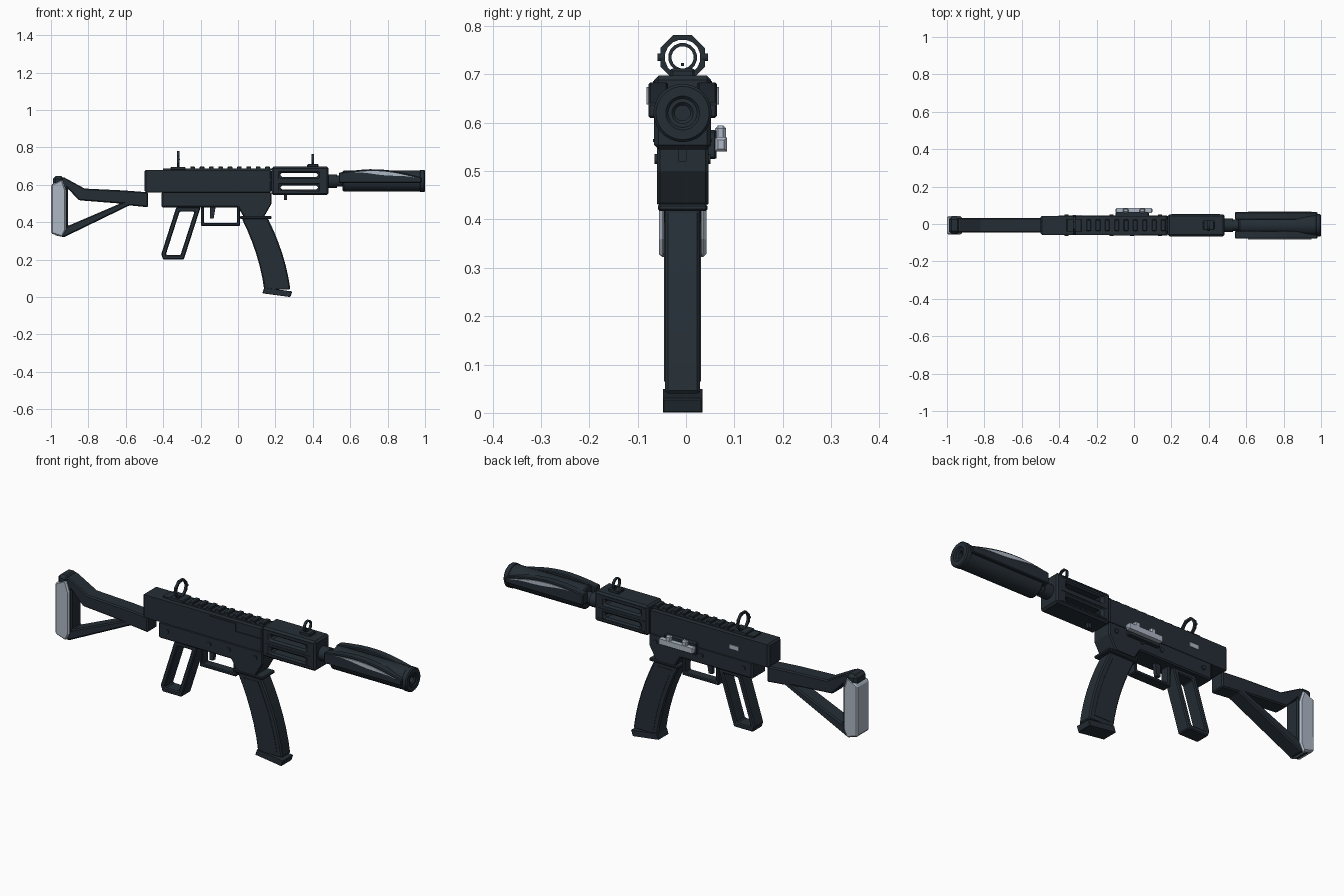
import bpy, bmesh, math
from mathutils import Vector

cube = bpy.data.objects.get("Cube")
if cube:
    bpy.data.objects.remove(cube, do_unlink=True)

MID = -.007        # y of the model's centre plane
BORE = .62         # height of the barrel axis
SIGHT = .735       # height of the sight line
REAR, FRONT = -.5, .18          # ends of the receiver
FLOOR, SEAM, ROOF = .48, .56, .68   # levels of the receiver
BODY = .051        # half width of the receiver
GUARD_END = .484
MUZZLE = 1


def material(name, red, green, blue):
    mat = bpy.data.materials.new(name)
    mat.use_nodes = True
    mat.diffuse_color = (red, green, blue, 1)
    mat.node_tree.nodes["Principled BSDF"].inputs["Base Color"].default_value = mat.diffuse_color
    return mat


DARK = material("blue black metal", .018, .027, .036)
LIGHT = material("pale steel", .42, .48, .56)


def prism(name, outline, start, end, axis='Y', holes=(), mat=DARK, chamfer=0, smooth=False):
    """Extrude a flat profile, with holes, along one axis from start to end."""
    bm = bmesh.new()
    for loop in (outline, *holes):
        corners = [bm.verts.new((across, start, up) if axis == 'Y' else (start, across, up))
                   for across, up in loop]
        for index, corner in enumerate(corners):
            bm.edges.new((corners[index - 1], corner))
    normal = Vector((0, 1, 0)) if axis == 'Y' else Vector((1, 0, 0))
    bmesh.ops.triangle_fill(bm, edges=bm.edges[:], use_beauty=True, normal=normal)
    extruded = bmesh.ops.extrude_face_region(bm, geom=bm.faces[:])["geom"]
    moved = [item for item in extruded if isinstance(item, bmesh.types.BMVert)]
    bmesh.ops.translate(bm, verts=moved, vec=normal * (end - start))
    bmesh.ops.recalc_face_normals(bm, faces=bm.faces)

    mesh = bpy.data.meshes.new(name)
    bm.to_mesh(mesh)
    bm.free()
    mesh.materials.append(mat)
    part = bpy.data.objects.new(name, mesh)
    bpy.context.collection.objects.link(part)
    if chamfer:
        bevel = part.modifiers.new("Chamfer", 'BEVEL')
        bevel.width, bevel.segments = chamfer, 1
        bevel.limit_method, bevel.angle_limit = 'ANGLE', math.radians(40)
    if smooth:
        bpy.ops.object.select_all(action='DESELECT')
        part.select_set(True)
        bpy.context.view_layer.objects.active = part
        bpy.ops.object.shade_smooth_by_angle(angle=math.radians(35))


def slab(name, outline, half, **options):
    """A profile centred on the middle plane."""
    prism(name, outline, MID - half, MID + half, **options)


def plate(name, outline, side, inner, outer, **options):
    """A profile standing off one side: -1 is right, 1 is left."""
    prism(name, outline, MID + side * inner, MID + side * outer, **options)


def rect(left, right, low, high):
    return [(left, low), (right, low), (right, high), (left, high)]


def circle(across, up, radius, sides):
    angles = [math.tau * (index + .5) / sides for index in range(sides)]
    return [(across + radius * math.cos(a), up + radius * math.sin(a)) for a in angles]


def inset(outline, distance):
    """Move every side of a counter-clockwise outline inward."""
    points = [Vector(point) for point in outline]
    result = []
    for before, point, after in zip(points[-1:] + points, points, points[1:] + points[:1]):
        first = (point - before).normalized().orthogonal()
        second = (after - point).normalized().orthogonal()
        result.append(point + (first + second) * distance / (1 + first.dot(second)))
    return result


def strip(samples, low, high):
    """A band between two height functions, sampled along x."""
    return [(x, low(x)) for x in samples] + [(x, high(x)) for x in reversed(samples)]


def spread(start, end, count):
    return [start + (end - start) * index / (count - 1) for index in range(count)]


def tube(name, start, end, radius, height=BORE, sides=32, bore=None, **options):
    """A round or faceted part lying along x, optionally bored."""
    holes = [circle(MID, height, bore, max(sides, 16))] if bore else ()
    prism(name, circle(MID, height, radius, sides), start, end, axis='X', holes=holes, **options)


# Receiver
slab("upper_receiver", rect(REAR, FRONT, SEAM, ROOF), BODY, chamfer=.008)
well = [(-.41, FLOOR), (0, FLOOR), (.03, .43), (.14, .43), (FRONT, .5), (FRONT, SEAM), (-.41, SEAM)]
slab("lower_receiver", well, BODY + .002, chamfer=.006)
slab("magazine_well_lip", rect(.01, FRONT, .417, .432), BODY, chamfer=.004)

# Ejection cover, selector and pins
plate("ejection_cover", rect(-.12, .03, .63, .67), -1, .04, .055)
plate("ejection_step", rect(.03, FRONT, .62, .63), -1, .04, .055)
plate("selector_plate", rect(-.33, -.28, .605, .625), 1, .04, .055, mat=LIGHT)
for side in (-1, 1):
    for x in (-.36, -.12, -.01, .14):
        plate("receiver_pin", circle(x, .525, .011, 12), side, .04, .058)

# Top rail
slab("rail_base", rect(-.4, FRONT, ROOF, ROOF + .007), .03)
for x in spread(-.255, .145, 9):
    slab("rail_tooth", rect(x, x + .025, ROOF, .698), .03, chamfer=.003)

# Handguard with through slots and ribs
slots = [rect(.227, .427, low, low + .022) for low in (.575, .642)]
slab("handguard", rect(FRONT, GUARD_END, .545, .697), .059, holes=slots, chamfer=.009)
for low in (.56, .612, ROOF):
    slab("handguard_rib", rect(.2, .46, low, low + .006), .061)
slab("sling_stud", rect(.245, .262, .52, .55), .008)

# Barrel and suppressor
tube("barrel_collar", GUARD_END - .02, .53, .036, smooth=True)
tube("barrel", GUARD_END, .6, .03, smooth=True)
tube("suppressor", .56, MUZZLE - .005, .057, bore=.016, chamfer=.006, smooth=True)
tube("muzzle_ring", .97, MUZZLE, .06, bore=.03, chamfer=.005, smooth=True)


# Swept blades on both sides of the suppressor
def blade_top(x):
    along = (x - .54) / .44
    return BORE + .045 - .025 * along + .03 * math.sin(math.pi * along)


def streak_top(x):
    return blade_top(x) - .01


def streak_bottom(x):
    return streak_top(x) - .02 * math.sin(math.pi * (x - .6) / .36) ** 2


blade = strip(spread(.54, .98, 9), lambda x: BORE - .01, blade_top)
streak = strip(spread(.61, .95, 9), streak_bottom, streak_top)
for side in (-1, 1):
    plate("suppressor_blade", blade, side, .03, .071, chamfer=.004)
    plate("blade_streak", streak, side, .068, .075, mat=LIGHT)

# Sights
tube("rear_sight_ring", -.325, -.313, .05, height=SIGHT, sides=8, bore=.037)
slab("rear_sight_base", rect(-.36, -.28, ROOF, .695), .034, chamfer=.004)
for side in (-1, 1):
    plate("rear_sight_knob", circle(-.319, SIGHT, .008, 12), side, .04, .052)
tube("front_sight_ring", .393, .405, .03, height=SIGHT, sides=16, bore=.023)
tube("front_sight_post", .395, .403, .004, height=SIGHT - .015, sides=4)
slab("front_sight_base", rect(.37, .43, .69, .712), .025, chamfer=.005)

# Trigger and guard
guard = rect(-.197, .01, .38, .5)
slab("trigger_guard", guard, .025, holes=[inset(guard, .016)], chamfer=.004)
slab("trigger", [(-.15, .42), (-.13, .42), (-.12, FLOOR), (-.15, FLOOR)], .01)

# Open pistol grip
grip = [(-.41, .23), (-.4, .2), (-.29, .2), (-.2, FLOOR), (-.33, FLOOR)]
slab("grip", grip, .037, holes=[inset(grip, .024)], chamfer=.005)


# Curved magazine, raised side panel and base
def lean(depth):
    return .19 * depth - .07 * depth ** 2


depths = spread(0, 1, 7)
back = [(.02 + lean(depth), .42 - .38 * depth) for depth in depths]
magazine = back + [(x + .14, z) for x, z in reversed(back)]
slab("magazine", magazine, .036, chamfer=.006)
slab("magazine_panel", inset(magazine, .025), .038)
slab("magazine_base", [(.13, .02), (.28, 0), (.29, .03), (.14, .05)], .041, chamfer=.003)

# Cocking lever on the left side
plate("lever_mount", rect(-.1, .08, .525, .585), 1, .04, .07, chamfer=.004)
plate("cocking_lever", rect(-.1, .1, .54, .57), 1, .067, .092, mat=LIGHT, chamfer=.006)
for x in (-.06, .03):
    plate("lever_finger", rect(x, x + .03, .56, .594), 1, .067, .09, mat=LIGHT, chamfer=.006)

# Stock and butt pad
stock = [(-.98, .33), (-.93, .32), (-.58, .49), (-.48, FLOOR), (-.48, SEAM), (-.61, .57),
         (-.82, .58), (-.93, .64), (-.98, .64)]
window = [(-.91, .38), (-.63, .5), (-.85, .517), (-.91, .58)]
slab("stock_frame", stock, .039, holes=[window], chamfer=.006)
slab("stock_cap", rect(-.99, -.93, .59, .647), .046, chamfer=.015)
pad = [(-MUZZLE, .34), (-.94, .32), (-.92, .36), (-.92, .57), (-.94, .63), (-MUZZLE, .6)]
slab("butt_pad", pad, .049, mat=LIGHT, chamfer=.007)
